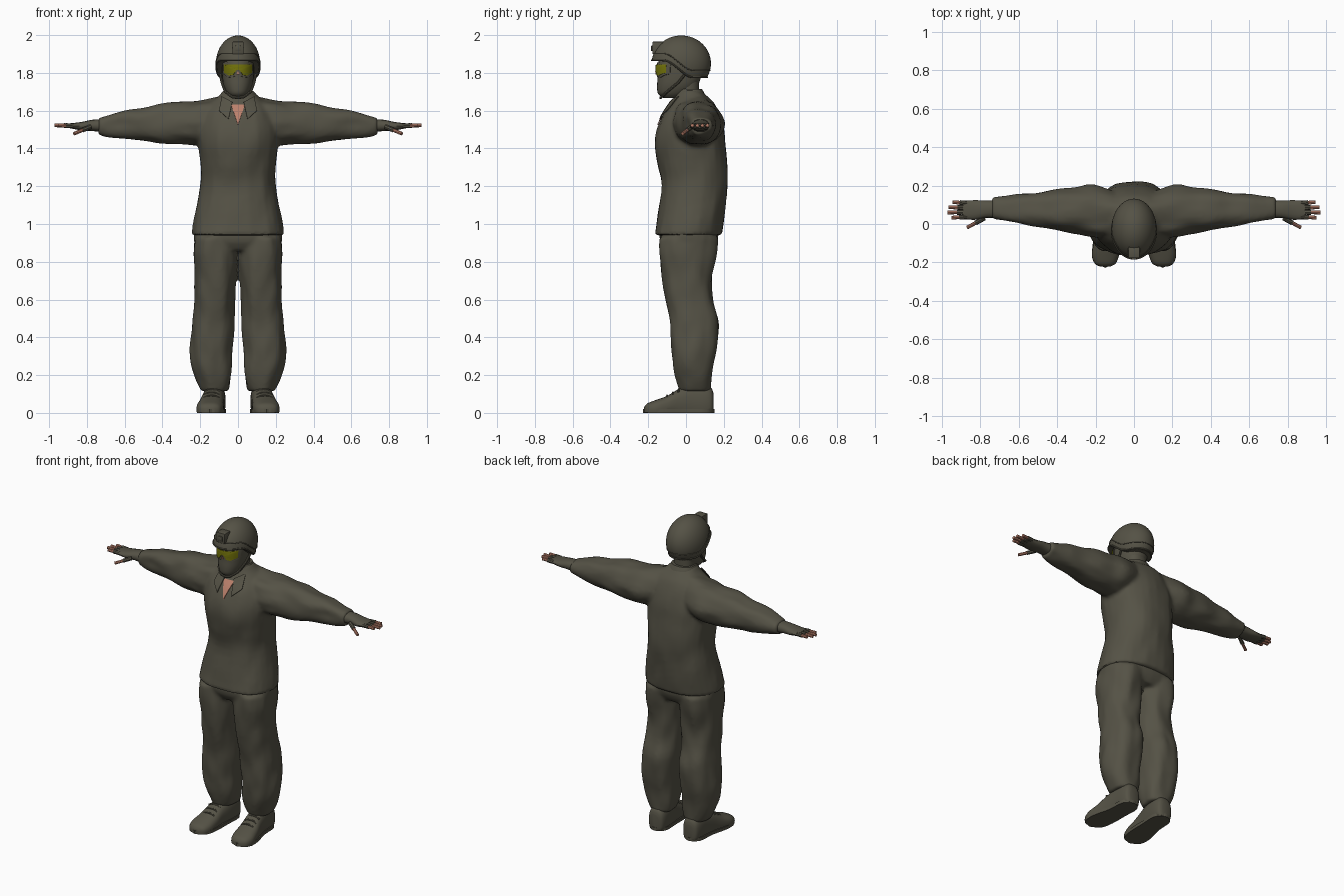
import bpy, bmesh
from math import cos, sin, pi, radians, copysign
from mathutils import Vector, noise
from mathutils.bvhtree import BVHTree

if "Cube" in bpy.data.objects:
    bpy.data.objects.remove(bpy.data.objects["Cube"])


def material(name, rgb):
    m = bpy.data.materials.new(name)
    m.use_nodes = True
    m.diffuse_color = (*rgb, 1)
    bsdf = m.node_tree.nodes["Principled BSDF"]
    bsdf.inputs["Base Color"].default_value = (*rgb, 1)
    bsdf.inputs["Roughness"].default_value = .9
    return m


OLIVE = material("olive cloth", (.09, .084, .06))
SKIN = material("skin", (.5, .22, .15))
LENS = material("yellow lens", (.17, .17, .003))


def finish(obj, mat, angle=40):
    """Apply modifiers, convert to mesh and shade."""
    obj.data.materials.append(mat)
    bpy.context.collection.objects.link(obj)
    bpy.ops.object.select_all(action="DESELECT")
    obj.select_set(True)
    bpy.context.view_layer.objects.active = obj
    bpy.ops.object.convert(target="MESH")
    bpy.ops.object.shade_smooth_by_angle(angle=radians(angle))
    return bpy.context.object


def build(name, bm, mat, voxel=0, bevel=0, solid=0):
    bmesh.ops.recalc_face_normals(bm, faces=bm.faces)
    mesh = bpy.data.meshes.new(name)
    bm.to_mesh(mesh)
    bm.free()
    obj = bpy.data.objects.new(name, mesh)
    if voxel:
        mod = obj.modifiers.new("merge", "REMESH")
        mod.mode, mod.voxel_size = "VOXEL", voxel
        mod = obj.modifiers.new("soften", "SMOOTH")
        mod.factor, mod.iterations = .5, 3
    if bevel:
        mod = obj.modifiers.new("bevel", "BEVEL")
        mod.width, mod.segments = bevel, 2
    if solid:
        mod = obj.modifiers.new("thickness", "SOLIDIFY")
        mod.thickness, mod.offset = solid, 0
    return finish(obj, mat)


def spline(rows, steps=4):
    """Catmull-Rom interpolation of number rows."""
    out = []
    for i in range(len(rows) - 1):
        a, b, c, d = (rows[max(0, min(len(rows) - 1, i + k))] for k in (-1, 0, 1, 2))
        for s in range(steps):
            t = s / steps
            out.append([q + t / 2 * (r - p + t * (2 * p - 5 * q + 4 * r - e + t * (3 * (q - r) + e - p)))
                        for p, q, r, e in zip(a, b, c, d)])
    return out + [list(rows[-1])]


def loft(bm, axis, rows, side=1, n=28, power=2.3, fold=0, floor=None):
    """Skin rounded sections given as (position, low u, high u, low v, high v)."""
    a = "xyz".index(axis)
    u, v = [k for k in range(3) if k != a]
    loops = []
    for pos, ul, uh, vl, vh in spline(rows):
        loop = []
        for k in range(n):
            c, s = cos(2 * pi * k / n), sin(2 * pi * k / n)
            p = Vector()
            p[a] = pos
            p[u] = (ul + uh) / 2 + (uh - ul) / 2 * copysign(abs(c) ** (2 / power), c)
            p[v] = (vl + vh) / 2 + (vh - vl) / 2 * copysign(abs(s) ** (2 / power), s)
            if fold:
                q = p * 16
                q[a] *= .4
                bump = fold * noise.noise(q)
                p[u] += c * bump
                p[v] += s * bump
            if floor is not None:
                p.z = max(p.z, floor)
            p.x *= side
            loop.append(bm.verts.new(p))
        loops.append(loop)
    for lo, hi in zip(loops, loops[1:]):
        for k in range(n):
            bm.faces.new((lo[k], lo[(k + 1) % n], hi[(k + 1) % n], hi[k]))
    bm.faces.new(loops[0])
    bm.faces.new(loops[-1])


def upright(rows):
    """Symmetric rows (z, half width, front, back) to section bounds."""
    return [(z, -w, w, f, b) for z, w, f, b in rows]


def tube(name, pts, radius, mat, cyclic=False):
    curve = bpy.data.curves.new(name, "CURVE")
    curve.dimensions, curve.bevel_depth = "3D", radius
    curve.bevel_resolution, curve.use_fill_caps = 2, True
    sp = curve.splines.new("POLY")
    sp.points.add(len(pts) - 1)
    for point, p in zip(sp.points, pts):
        point.co = (*p, 1)
    sp.use_cyclic_u = cyclic
    return finish(bpy.data.objects.new(name, curve), mat)


def plate(name, outline, target, lift, mat):
    """Thin patch with an (x, z) outline laid on the front of a target."""
    tree = BVHTree.FromObject(target, bpy.context.evaluated_depsgraph_get())
    bm = bmesh.new()
    bm.faces.new([bm.verts.new((x, -1, z)) for x, z in outline])
    bm.normal_update()
    bmesh.ops.triangulate(bm, faces=bm.faces)
    bmesh.ops.subdivide_edges(bm, edges=bm.edges, cuts=6, use_grid_fill=True)
    for vert in bm.verts:
        hit = tree.ray_cast(vert.co, Vector((0, 1, 0)))[0]
        vert.co.y = (hit.y if hit else -.09) - lift
    return build(name, bm, mat, solid=.005)


def box(name, lo, hi, mat, bevel=.004):
    bm = bmesh.new()
    bmesh.ops.create_cube(bm, size=1)
    for vert in bm.verts:
        vert.co = [(l + h) / 2 + c * (h - l) for l, h, c in zip(lo, hi, vert.co)]
    return build(name, bm, mat, bevel=bevel)


# Shirt: body and sleeves merged into one garment
bm = bmesh.new()
loft(bm, "z", upright([
    (.94, .245, -.17, .19), (1.02, .235, -.155, .2), (1.2, .2, -.13, .22), (1.32, .2, -.15, .22),
    (1.42, .21, -.165, .21), (1.5, .21, -.155, .2), (1.58, .19, -.12, .18), (1.64, .15, -.08, .15),
    (1.68, .1, -.06, .11), (1.71, .075, -.05, .08)]), fold=.008)
for side in (1, -1):
    loft(bm, "x", [
        (.06, -.04, .14, 1.45, 1.68), (.2, -.07, .2, 1.42, 1.655), (.3, -.05, .187, 1.42, 1.645),
        (.4, -.035, .18, 1.425, 1.635), (.5, -.02, .165, 1.44, 1.615), (.6, 0, .16, 1.455, 1.6),
        (.68, .012, .145, 1.462, 1.58), (.74, .02, .135, 1.475, 1.565)], side, fold=.014)
shirt = build("shirt", bm, OLIVE, voxel=.012)

# Trousers: hips and legs merged
bm = bmesh.new()
loft(bm, "z", upright([(.86, .2, -.11, .14), (.92, .235, -.14, .17), (1.02, .22, -.13, .17)]))
for side in (1, -1):
    loft(bm, "z", [
        (.115, .05, .195, -.035, .135), (.17, .038, .215, -.05, .14), (.25, .03, .243, -.065, .15),
        (.35, .025, .255, -.078, .165), (.48, .022, .242, -.088, .172), (.6, .018, .235, -.11, .145),
        (.72, .012, .232, -.13, .14), (.84, .003, .236, -.142, .16), (.93, 0, .235, -.14, .17)],
        side, fold=.014)
build("trousers", bm, OLIVE, voxel=.012)

# Neck and covered head
bm = bmesh.new()
loft(bm, "z", upright([(1.58, .08, -.06, .08), (1.68, .065, -.055, .07), (1.76, .065, -.06, .07)]))
build("neck", bm, OLIVE)
bm = bmesh.new()
loft(bm, "z", upright([
    (1.668, .035, -.12, -.03), (1.69, .057, -.148, .02), (1.73, .075, -.153, .06),
    (1.78, .083, -.15, .08), (1.85, .085, -.148, .09), (1.92, .08, -.12, .08)]), n=32, power=2.2)
head = build("head_mask", bm, OLIVE)

# Goggles
frame = [(.08, 1.855), (.079, 1.795), (.05, 1.776), (.02, 1.78), (0, 1.8)]
lens = [(.074, 1.845), (.073, 1.8), (.045, 1.786), (.025, 1.79), (.008, 1.815)]
for name, half, lift, mat in (("goggle_frame", frame, .004, OLIVE), ("goggle_lens", lens, .009, LENS)):
    plate(name, half + [(-x, z) for x, z in reversed(half) if x], head, lift, mat)
plate("nose", [(-.008, 1.792), (.008, 1.792), (0, 1.81)], head, .01, SKIN)


# Helmet: dome trimmed along a rim that drops behind the brow
def rim(y):
    t = max(0, min(1, (y + .12) / .16))
    return 1.862 - .09 * t * t * (3 - 2 * t)


bm = bmesh.new()
bmesh.ops.create_uvsphere(bm, u_segments=40, v_segments=28, radius=1)
for vert in bm.verts:
    x, y, z = vert.co
    vert.co = (.117 * x, -.025 + .157 * y, 1.85 + .148 * z)
    vert.co.z = max(vert.co.z, rim(vert.co.y))
build("helmet", bm, OLIVE)


def on_helmet(angle, lift):
    y = -.025 + .155 * sin(angle)
    z = rim(y) + lift
    r = (1 - ((z - 1.85) / .148) ** 2) ** .5
    return .117 * r * cos(angle), -.025 + .157 * r * sin(angle), z


turns = [2 * pi * k / 48 for k in range(48)]
for name, lift, radius in (("helmet_rim", .005, .005), ("helmet_band", .04, .003)):
    tube(name, [on_helmet(t, lift) for t in turns], radius, OLIVE, True)
box("helmet_mount", (-.03, -.178, 1.9), (.03, -.12, 1.965), OLIVE)
box("mount_latch", (-.014, -.185, 1.915), (.014, -.15, 1.945), OLIVE)

# Open collar with skin showing at the throat
plate("throat", [(-.036, 1.63), (.036, 1.63), (0, 1.525)], shirt, .004, SKIN)
bm = bmesh.new()
loft(bm, "z", upright([(1.645, .1, -.07, .115), (1.685, .086, -.058, .1), (1.715, .074, -.045, .085)]))
build("collar_stand", bm, OLIVE)

for side, word in ((1, "left"), (-1, "right")):
    flap = [(.03, 1.645), (.085, 1.675), (.1, 1.6), (.05, 1.555)]
    plate(word + "_collar_flap", [(side * x, z) for x, z in flap], shirt, .01, OLIVE)
    tube(word + "_chin_strap", [(side * x, y, z) for x, y, z in (
        (.095, 0, 1.8), (.086, -.04, 1.75), (.068, -.1, 1.7), (.03, -.13, 1.672), (0, -.135, 1.668))],
        .007, OLIVE)

    # Gloved hand with bare fingertips
    bm = bmesh.new()
    loft(bm, "x", [(.7, .03, .125, 1.485, 1.555), (.77, .032, .122, 1.492, 1.552),
                   (.83, .022, .124, 1.496, 1.54), (.89, .026, .12, 1.507, 1.533)], side, n=16)
    build(word + "_glove", bm, OLIVE)
    fingers = [((.87, y, 1.52), (reach, y + (y - .07) * .12, 1.522))
               for y, reach in ((.037, .95), (.061, .972), (.085, .967), (.109, .945))]
    fingers.append(((.78, .03, 1.515), (.868, -.018, 1.478)))
    for i, (root, tip) in enumerate(fingers):
        a, b = (Vector((side * x, y, z)) for x, y, z in (root, tip))
        mid = a.lerp(b, .5)
        label = f"{word}_finger_{i + 1}" if i < 4 else word + "_thumb"
        tube(label + "_sleeve", [a, mid], .0125, OLIVE)
        tube(label + "_tip", [mid, b], .0095, SKIN)

    # Boot, turned out a little toward the toe
    bm = bmesh.new()
    loft(bm, "y", [
        (-.222, .125, .175, -.01, .03), (-.205, .095, .205, -.02, .05), (-.16, .078, .22, -.03, .068),
        (-.1, .075, .21, -.03, .09), (-.04, .075, .195, -.03, .125), (.03, .068, .185, -.03, .15),
        (.1, .066, .18, -.03, .15), (.135, .075, .17, -.02, .13), (.146, .095, .15, 0, .1)],
        side, n=24, power=2.6, floor=.003)
    build(word + "_boot", bm, OLIVE)
    bm = bmesh.new()
    outline = spline([(.15, -.228), (.21, -.19), (.216, -.11), (.19, 0), (.18, .11), (.125, .15),
                      (.068, .11), (.068, 0), (.07, -.11), (.088, -.19), (.15, -.228)], 3)[:-1]
    base = bm.faces.new([bm.verts.new((side * x, y, 0)) for x, y in outline])
    top = bmesh.ops.extrude_face_region(bm, geom=[base])["geom"]
    bmesh.ops.translate(bm, vec=(0, 0, .02), verts=[g for g in top if isinstance(g, bmesh.types.BMVert)])
    build(word + "_boot_sole", bm, OLIVE)
    for k in range(3):
        y, z = -.1 + .03 * k, .092 + .016 * k
        tube(f"{word}_lace_{k + 1}", [(side * x, y, z - drop) for x, drop in (
            (.1, .012), (.12, .002), (.14, 0), (.16, .002), (.18, .012))], .005, OLIVE)
